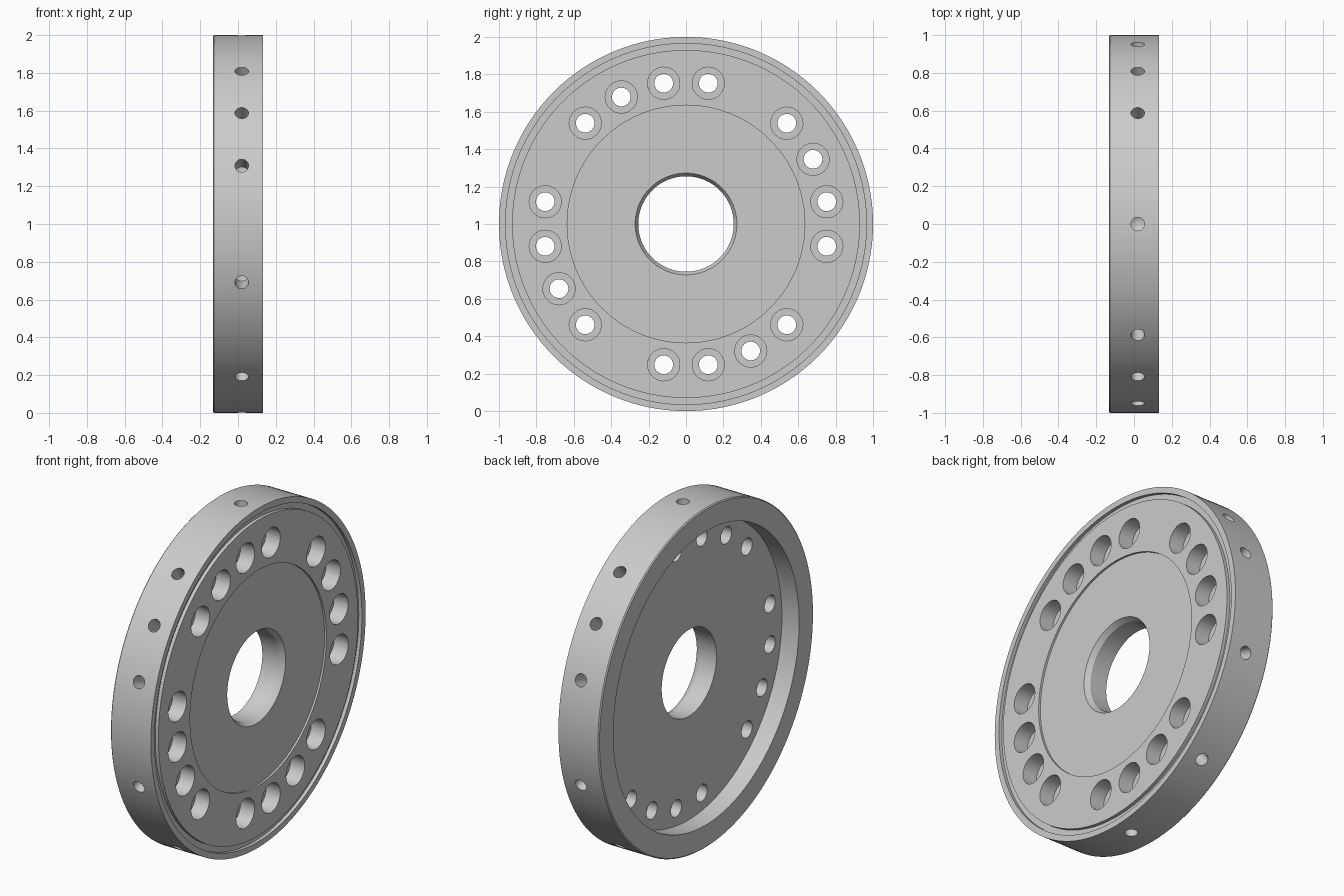
import bpy, bmesh
from math import radians, tau
from mathutils import Matrix, Vector

cube = bpy.data.objects.get("Cube")
if cube:
    bpy.data.objects.remove(cube, do_unlink=True)

CENTRE = Matrix.Translation((0, 0, 1))
HALF = 0.132           # half thickness of the disc


def lathe(bm, profile, matrix, segments, closed=False):
    """Spin (x, radius) points around the local x axis into a solid."""
    verts = [bm.verts.new((x, r, 0)) for x, r in profile]
    edges = [bm.edges.new(pair) for pair in zip(verts, verts[1:])]
    if closed:
        edges.append(bm.edges.new((verts[-1], verts[0])))
    ring = bmesh.ops.spin(bm, geom=verts + edges, cent=(0, 0, 0), axis=(1, 0, 0),
                          angle=tau, steps=segments, use_merge=True)
    made = set(verts) | {v for v in bm.verts if not v.tag}
    made = [v for v in made if v.is_valid]
    bmesh.ops.transform(bm, matrix=matrix, verts=made)
    bmesh.ops.remove_doubles(bm, verts=made, dist=1e-5)
    for v in bm.verts:
        v.tag = True


def finish(bm, name):
    bmesh.ops.recalc_face_normals(bm, faces=bm.faces)
    mesh = bpy.data.meshes.new(name)
    bm.to_mesh(mesh)
    bm.free()
    obj = bpy.data.objects.new(name, mesh)
    bpy.context.collection.objects.link(obj)
    return obj


# Disc: recessed hub face, ring groove near the rim, deep pocket on the back
floor = -0.02
hub_face = HALF - 0.012
groove = HALF - 0.02
bm = bmesh.new()
lathe(bm, [
    (floor, 0.255), (hub_face - 0.03, 0.255), (hub_face, 0.272),
    (hub_face, 0.635), (HALF, 0.635),
    (HALF, 0.93), (groove, 0.93), (groove, 0.965), (HALF, 0.965),
    (HALF, 1.0), (0.006 - HALF, 1.0), (-HALF, 0.994),
    (-HALF, 0.865), (floor, 0.865),
], CENTRE, 128, closed=True)
disc = finish(bm, "flange_disc")

# Cutter: counterbored bolt holes in four groups, and blind holes in the rim
bm = bmesh.new()
for quarter in range(4):
    for step in (-9, 9, 27, 45):
        spot = Matrix.Rotation(radians(90 * quarter + step), 4, 'X') @ Vector((0, 0.762, 0))
        lathe(bm, [(-0.08, 0), (-0.08, 0.05), (0.04, 0.05),
                   (0.04, 0.086), (0.2, 0.086), (0.2, 0)],
              CENTRE @ Matrix.Translation(spot), 32)
for angle in (90, 54, 36, 18, -18, -54, -90, 126, 144, 162, 198, 234):
    turn = Matrix.Rotation(radians(angle), 4, 'X') @ Matrix.Rotation(radians(90), 4, 'Z')
    lathe(bm, [(0.85, 0), (0.87, 0.036), (1.1, 0.036), (1.1, 0)],
          CENTRE @ Matrix.Translation((0.02, 0, 0)) @ turn, 24)
cutter = finish(bm, "hole_cutter")
cutter.hide_render = True

# Cut the holes, then drop the cutter
cut = disc.modifiers.new("holes", 'BOOLEAN')
cut.operation = 'DIFFERENCE'
cut.solver = 'EXACT'
cut.object = cutter
bpy.ops.object.select_all(action='DESELECT')
disc.select_set(True)
bpy.context.view_layer.objects.active = disc
bpy.ops.object.modifier_apply(modifier=cut.name)
bpy.data.objects.remove(cutter, do_unlink=True)

# Material
steel = bpy.data.materials.new("grey metal")
steel.use_nodes = True
colour = (0.6, 0.6, 0.6, 1)
steel.diffuse_color = colour
steel.node_tree.nodes["Principled BSDF"].inputs["Base Color"].default_value = colour
disc.data.materials.clear()
disc.data.materials.append(steel)
bpy.ops.object.shade_smooth_by_angle(angle=radians(25))
